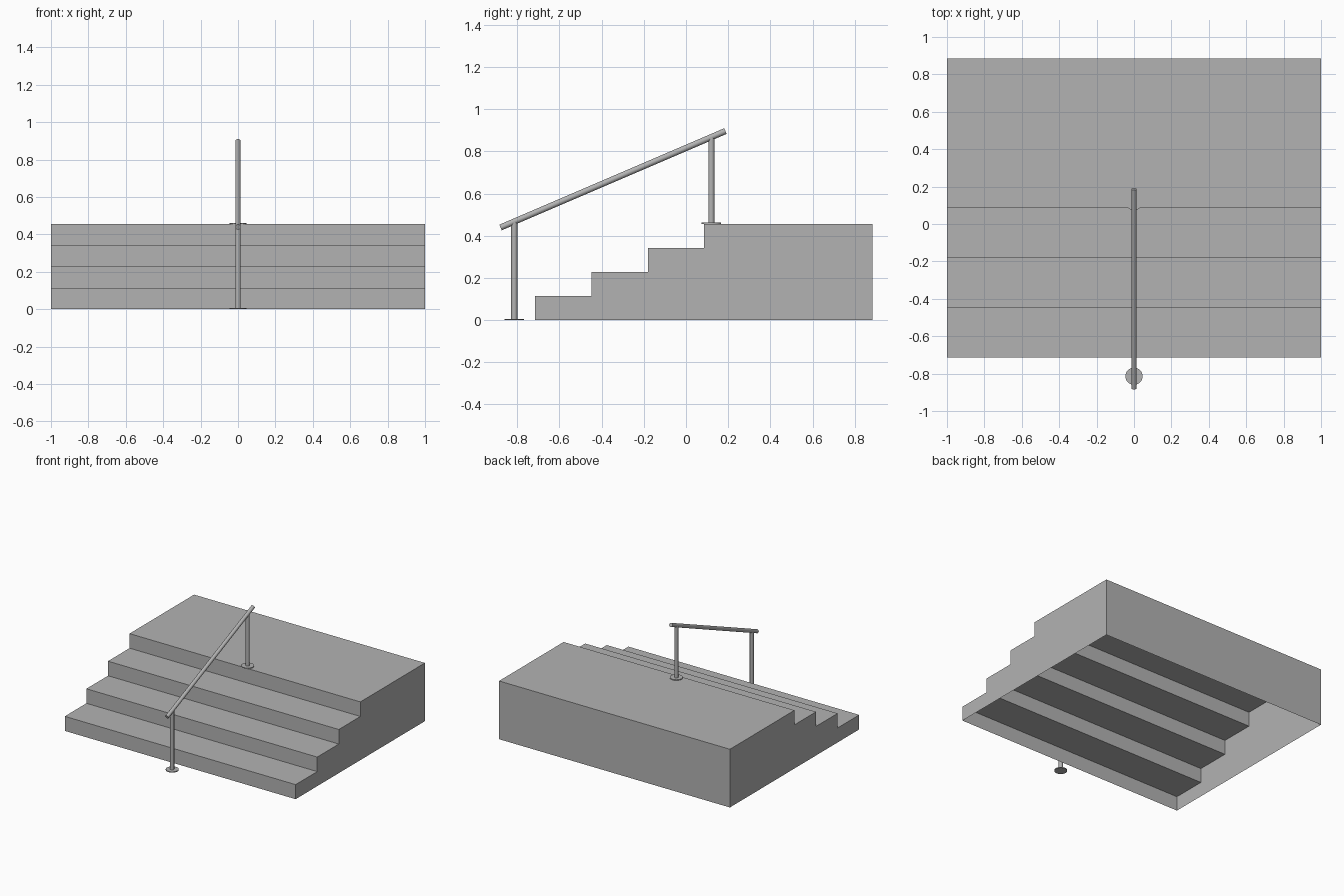
import bpy, bmesh, math
from mathutils import Vector

if "Cube" in bpy.data.objects:
    bpy.data.objects.remove(bpy.data.objects["Cube"])

# One grey for everything
grey = bpy.data.materials.new("concrete_grey")
grey.diffuse_color = (0.45, 0.45, 0.45, 1)
grey.use_nodes = True
grey.node_tree.nodes["Principled BSDF"].inputs["Base Color"].default_value = grey.diffuse_color

STEPS, RISE, RUN = 4, 0.114, 0.267
FRONT, BACK = -0.715, 0.885
TOP = STEPS * RISE


def finish(name, bm):
    mesh = bpy.data.meshes.new(name)
    bm.to_mesh(mesh)
    bm.free()
    obj = bpy.data.objects.new(name, mesh)
    bpy.context.collection.objects.link(obj)
    mesh.materials.append(grey)
    return obj


def rod(name, start, end, radius, sides=32):
    """Capped cylinder between two points, smooth round the side."""
    start, end = Vector(start), Vector(end)
    axis = end - start
    bm = bmesh.new()
    bmesh.ops.create_cone(bm, cap_ends=True, segments=sides, radius1=radius,
                          radius2=radius, depth=axis.length)
    bm.transform(axis.to_track_quat('Z', 'Y').to_matrix().to_4x4())
    bmesh.ops.translate(bm, vec=(start + end) / 2, verts=bm.verts)
    for f in bm.faces:
        f.smooth = len(f.verts) == 4
    for e in bm.edges:
        e.smooth = all(f.smooth for f in e.link_faces)
    return finish(name, bm)


# Stepped side profile (y, z), from the front foot to the back foot
profile = [(FRONT, 0)]
for i in range(STEPS):
    y = FRONT + i * RUN
    profile.append((y, (i + 1) * RISE))
    profile.append((y + RUN if i < STEPS - 1 else BACK, (i + 1) * RISE))
profile.append((BACK, 0))

# Stairs: hollow shell, open underneath
bm = bmesh.new()
left = [bm.verts.new((-1, y, z)) for y, z in profile]
right = [bm.verts.new((1, y, z)) for y, z in profile]
for i in range(len(profile) - 1):
    bm.faces.new((left[i], right[i], right[i + 1], left[i + 1]))
bm.faces.new(left)
bm.faces.new(right[::-1])
bm.normal_update()
finish("stairs", bm)

# Sloping handrail
low, high = Vector((0, -0.879, 0.439)), Vector((0, 0.187, 0.896))
rod("handrail", low, high, 0.0145)

# Posts with round floor plates, reaching up to the rail axis
for label, y, floor in (("lower", -0.814, 0), ("upper", 0.12, TOP)):
    top = low.lerp(high, (y - low.y) / (high.y - low.y)).z
    rod(label + "_post", (0, y, floor), (0, y, top), 0.0145)
    rod(label + "_post_plate", (0, y, floor), (0, y, floor + 0.006), 0.046)
